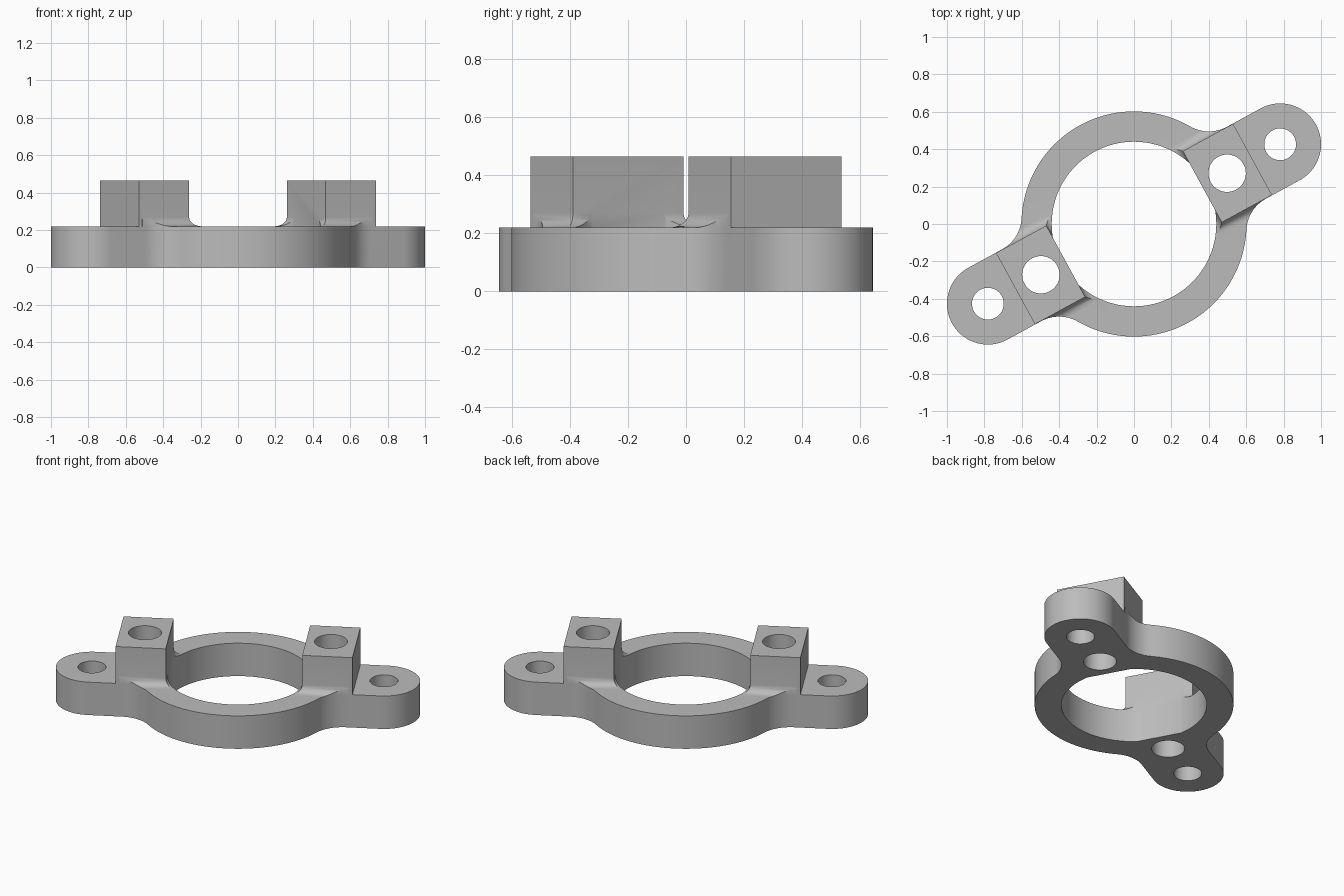
import bpy, bmesh, math
from mathutils import Matrix

if "Cube" in bpy.data.objects:
    bpy.data.objects.remove(bpy.data.objects["Cube"])

TURN = math.radians(28.6)          # direction of the two arms
RING, BORE = 0.602, 0.44           # ring radii
ARM_U, ARM_R = 0.89, 0.2186        # arm end centre and radius
NECK = 0.2                         # blend radius between ring and arm
PLATE_H, POST_H = 0.22, 0.466
POST_IN, POST_OUT, POST_V = 0.416, 0.722, 0.217
FILLET = 0.05

grey = bpy.data.materials.new("Mid grey")
grey.use_nodes = True
COLOUR = (0.5, 0.5, 0.5, 1)
grey.diffuse_color = COLOUR
grey.node_tree.nodes["Principled BSDF"].inputs["Base Color"].default_value = COLOUR


def loft(name, sections):
    """Solid through a stack of (outline, z) sections with equal point counts."""
    bm = bmesh.new()
    rings = [[bm.verts.new((x, y, z)) for x, y in pts] for pts, z in sections]
    n = len(rings[0])
    for low, high in zip(rings, rings[1:]):
        for i in range(n):
            j = (i + 1) % n
            bm.faces.new((low[i], low[j], high[j], high[i]))
    bm.faces.new(rings[0][::-1])
    bm.faces.new(rings[-1])
    bmesh.ops.recalc_face_normals(bm, faces=bm.faces)
    mesh = bpy.data.meshes.new(name)
    bm.to_mesh(mesh)
    bm.free()
    mesh.materials.append(grey)
    obj = bpy.data.objects.new(name, mesh)
    bpy.context.collection.objects.link(obj)
    return obj


def prism(name, pts, z0, z1):
    return loft(name, [(pts, z0), (pts, z1)])


def arc(cx, cy, r, a0, a1, n):
    angles = [a0 + (a1 - a0) * i / n for i in range(n + 1)]
    return [(cx + r * math.cos(a), cy + r * math.sin(a)) for a in angles]


def circle(cx, r, n):
    return arc(cx, 0, r, 0, 2 * math.pi, n)[:-1]


def boolean(target, tool, operation):
    mod = target.modifiers.new("cut", 'BOOLEAN')
    mod.operation, mod.object, mod.solver = operation, tool, 'EXACT'
    bpy.context.view_layer.objects.active = target
    bpy.ops.object.modifier_apply(modifier=mod.name)
    bpy.data.objects.remove(tool)


def rectangle(u0, u1, v):
    return [(u0, -v), (u1, -v), (u1, v), (u0, v)]


# Outline: one quarter, mirrored twice
lean = math.asin((ARM_R + NECK) / (RING + NECK))
neck_u = (RING + NECK) * math.cos(lean)
quarter = arc(ARM_U, 0, ARM_R, 0, math.pi / 2, 20)
quarter += arc(neck_u, ARM_R + NECK, NECK, 1.5 * math.pi, math.pi + lean, 14)
quarter += arc(0, 0, RING, lean, math.pi / 2, 24)[1:]
half = quarter + [(-x, y) for x, y in quarter[-2::-1]]
outline = half + [(x, -y) for x, y in half[-2:0:-1]]


def ring_body(name, z0, z1):
    body = prism(name, outline, z0, z1)
    boolean(body, prism("bore", circle(0, BORE, 128), z0 - 0.1, z1 + 0.1), 'DIFFERENCE')
    return body


bracket = ring_body("mounting_ring", 0, PLATE_H)

for side in (1, -1):
    # Concave flare at the foot of the post, trimmed to the ring
    sections = []
    for i in range(9):
        t = math.pi / 2 * i / 8
        spread = FILLET * (1 - math.sin(t))
        z = PLATE_H + FILLET * (1 - math.cos(t))
        pts = rectangle(POST_IN - spread, POST_OUT - 0.02, POST_V + spread)
        sections.append(([(side * u, v * side) for u, v in pts], z))
    sections.insert(0, (sections[0][0], PLATE_H - 0.02))
    flare = loft("post_fillet", sections)
    boolean(flare, ring_body("trim", 0.1, 0.4), 'INTERSECT')
    boolean(bracket, flare, 'UNION')

    # Square post
    pts = [(side * u, side * v) for u, v in rectangle(POST_IN, POST_OUT, POST_V)]
    boolean(bracket, prism("post", pts, 0, POST_H), 'UNION')

    # Through holes in post and arm
    for u, r in ((0.567, 0.1), (ARM_U, 0.085)):
        boolean(bracket, prism("hole", circle(side * u, r, 48), -0.1, 0.6), 'DIFFERENCE')

# Swing the arms into place
bracket.data.transform(Matrix.Rotation(TURN, 4, 'Z'))
bpy.ops.object.select_all(action='DESELECT')
bracket.select_set(True)
bpy.context.view_layer.objects.active = bracket
bpy.ops.object.shade_smooth_by_angle(angle=math.radians(30))
